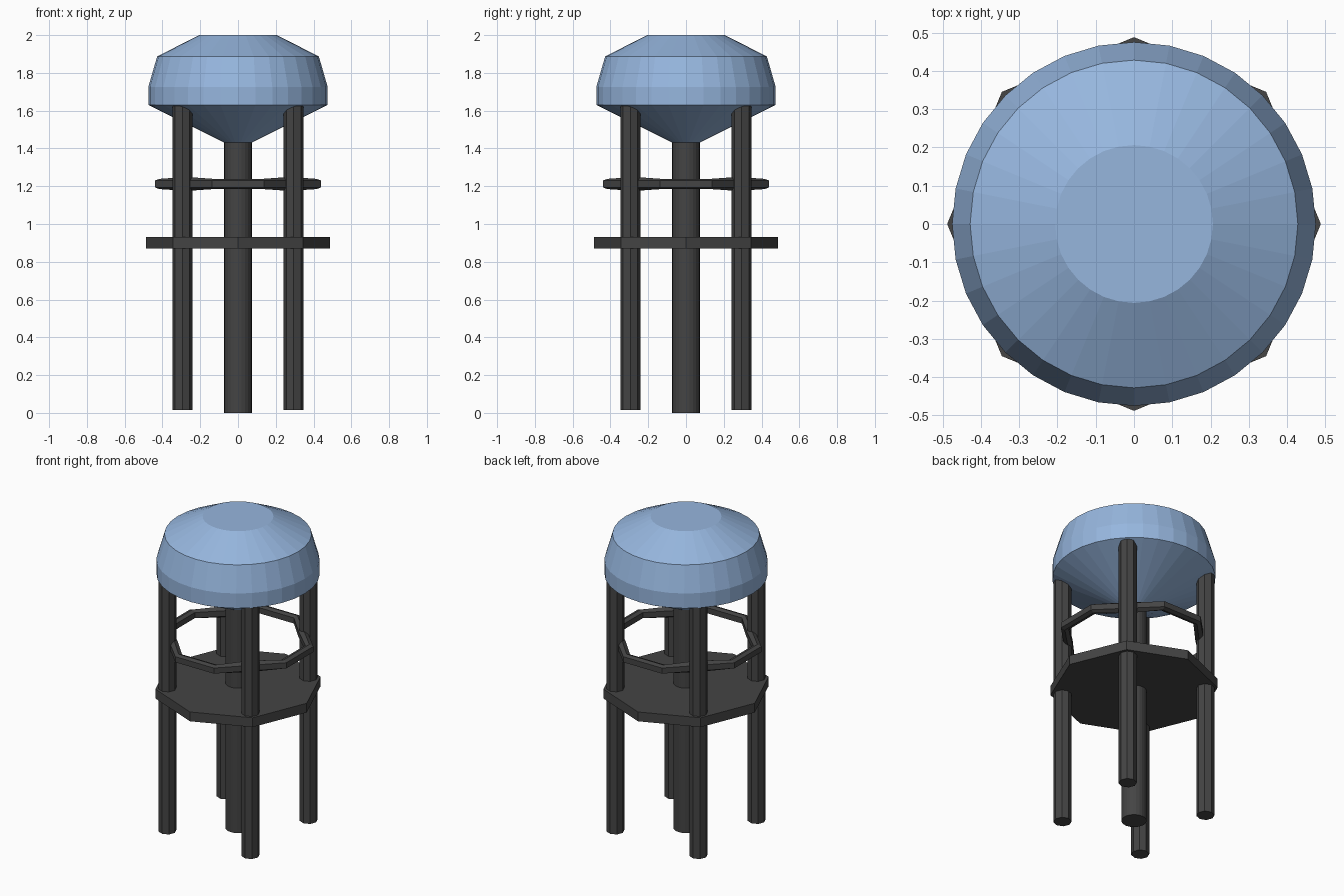
import bpy, bmesh, math
from mathutils import Vector

if "Cube" in bpy.data.objects:
    bpy.data.objects.remove(bpy.data.objects["Cube"])


def material(name, rgb):
    m = bpy.data.materials.new(name)
    m.diffuse_color = (*rgb, 1)
    m.use_nodes = True
    m.node_tree.nodes["Principled BSDF"].inputs["Base Color"].default_value = m.diffuse_color
    return m


BLUE = material("tank_blue", (0.305, 0.468, 0.73))
DARK = material("dark_steel", (0.058, 0.058, 0.058))


def finish(name, bm, mat):
    bmesh.ops.recalc_face_normals(bm, faces=bm.faces)
    me = bpy.data.meshes.new(name)
    bm.to_mesh(me)
    bm.free()
    me.materials.append(mat)
    ob = bpy.data.objects.new(name, me)
    bpy.context.collection.objects.link(ob)
    return ob


def lathe(name, profile, sides, mat, x=0, y=0):
    """Stack of (radius, z) rings, capped at both ends."""
    bm = bmesh.new()
    rings = []
    for r, z in profile:
        rings.append([bm.verts.new((x + r * math.cos(2 * math.pi * i / sides),
                                    y + r * math.sin(2 * math.pi * i / sides), z))
                      for i in range(sides)])
    for a, b in zip(rings, rings[1:]):
        for i in range(sides):
            j = (i + 1) % sides
            bm.faces.new((a[i], a[j], b[j], b[i]))
    bm.faces.new(rings[0])
    bm.faces.new(rings[-1])
    return finish(name, bm, mat)


# Tank with conical bottom and sloped roof
lathe("water_tank", [(0.06, 1.425), (0.475, 1.63), (0.475, 1.725),
                     (0.428, 1.887), (0.206, 2.0)], 32, BLUE)

# Central riser pipe
lathe("central_column", [(0.073, 0), (0.073, 1.45)], 24, DARK)

# Four legs
for sx, side in ((-1, "left"), (1, "right")):
    for sy, end in ((-1, "front"), (1, "back")):
        lathe(f"{end}_{side}_leg", [(0.053, 0.015), (0.053, 1.625)], 8, DARK,
              sx * 0.295, sy * 0.295)

# Octagonal platform
lathe("platform", [(0.488, 0.87), (0.488, 0.93)], 8, DARK)

# Brace ring: short sides on the axes, long sides at the legs, thicker at the legs
bm = bmesh.new()
sections = []
off = math.atan2(0.137, 0.44)
for k in range(4):
    for ang, r, h in ((-off, 0.461, 0.027), (off, 0.461, 0.027),
                      (math.pi / 4, 0.408, 0.037)):
        a = ang + k * math.pi / 2
        d = Vector((math.cos(a), math.sin(a), 0))
        sec = []
        for dr, dz in ((0, -0.018), (0, 0.018), (-0.025, h),
                       (-0.05, 0.018), (-0.05, -0.018), (-0.025, -h)):
            sec.append(bm.verts.new(d * (r + dr) + Vector((0, 0, 1.212 + dz))))
        sections.append(sec)
for s, t in zip(sections, sections[1:] + sections[:1]):
    for i in range(6):
        j = (i + 1) % 6
        bm.faces.new((s[i], s[j], t[j], t[i]))
finish("brace_ring", bm, DARK)
